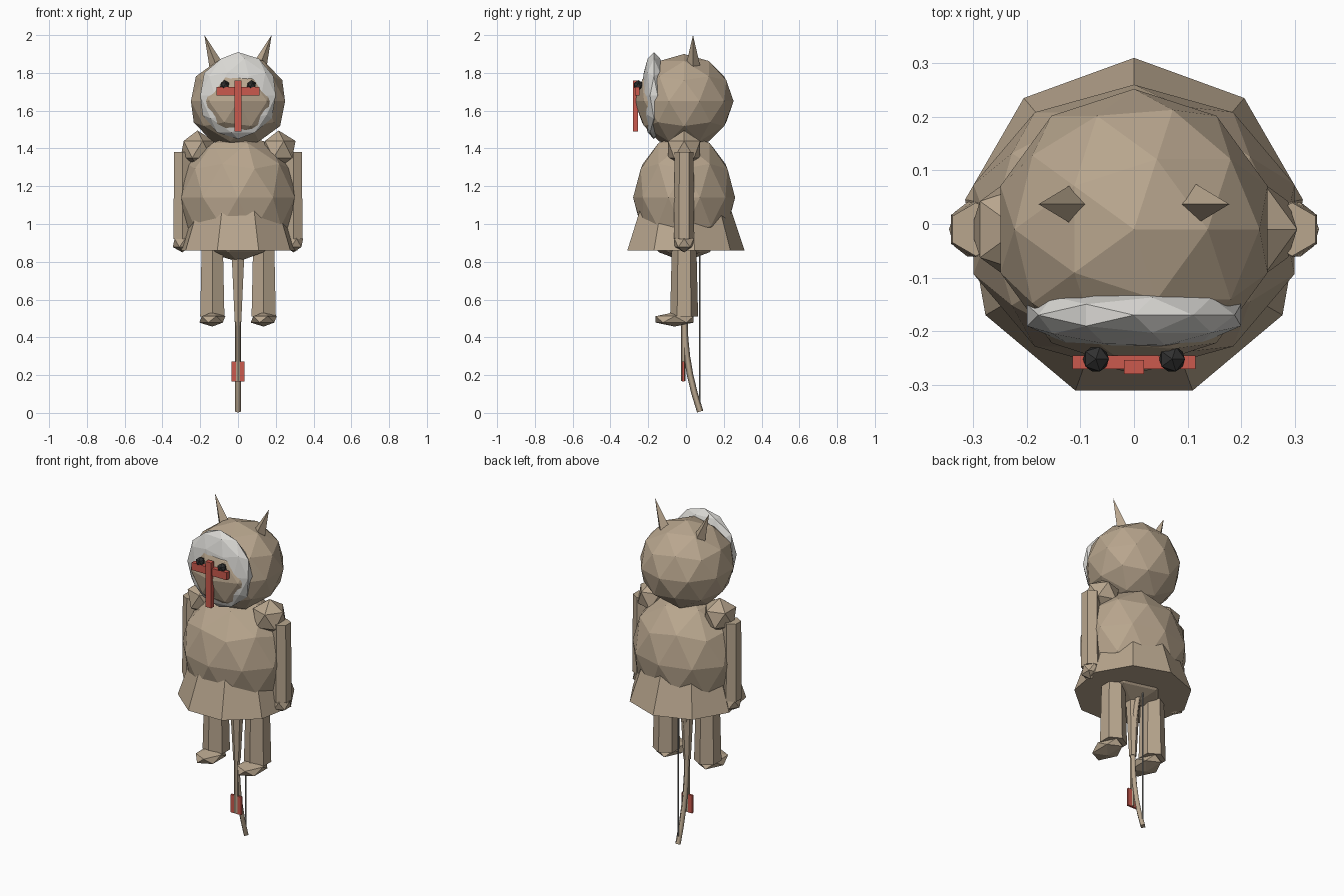
import bpy
from math import radians
from mathutils import Vector

cube = bpy.data.objects.get("Cube")
if cube:
    bpy.data.objects.remove(cube)


def material(name, rgb):
    m = bpy.data.materials.new(name)
    m.use_nodes = True
    colour = (*rgb, 1)
    m.diffuse_color = colour
    m.node_tree.nodes["Principled BSDF"].inputs["Base Color"].default_value = colour
    return m


TAN = material("tan", (0.48, 0.38, 0.27))
WHITE = material("off_white", (0.7, 0.69, 0.66))
RED = material("red", (0.6, 0.1, 0.075))
BLACK = material("black", (0.03, 0.03, 0.03))
GREY = material("string_grey", (0.25, 0.25, 0.24))
MID = -0.01  # front-to-back position of the body axis


def finish(name, mat):
    ob = bpy.context.object
    ob.name = name
    ob.data.materials.append(mat)
    return ob


def ball(name, loc, size, mat, detail=2):
    bpy.ops.mesh.primitive_ico_sphere_add(subdivisions=detail, radius=1, location=loc)
    ob = finish(name, mat)
    ob.scale = size
    return ob


def rod(name, bottom, top, r1, r2, mat, sides=6):
    a, b = Vector(bottom), Vector(top)
    bpy.ops.mesh.primitive_cone_add(vertices=sides, radius1=r1, radius2=r2,
                                    depth=(b - a).length, location=(a + b) / 2)
    ob = finish(name, mat)
    ob.rotation_euler = (0, radians(90) - (b - a).angle(Vector((1, 0, 0))), 0)
    return ob


def box(name, loc, size, mat):
    bpy.ops.mesh.primitive_cube_add(size=1, location=loc)
    ob = finish(name, mat)
    ob.scale = size
    return ob


# Body, skirt and head
ball("body", (0, MID, 1.14), (0.315, 0.27, 0.34), TAN)
rod("skirt", (0, MID, 0.86), (0, MID, 1.16), 0.32, 0.22, TAN, 9)
ball("head", (0, MID, 1.65), (0.262, 0.262, 0.25), TAN)

# Face plate with a red cross
ball("mask", (0, -0.17, 1.68), (0.21, 0.066, 0.23), WHITE)
box("cross_upright", (0, -0.267, 1.625), (0.038, 0.026, 0.27), RED)
box("cross_bar", (0, -0.258, 1.702), (0.23, 0.026, 0.045), RED)

# Paired parts
for side, s in (("left", 1), ("right", -1)):
    ball(side + "_eye", (s * 0.071, -0.252, 1.735), (0.027,) * 3, BLACK, 1)
    rod(side + "_horn", (s * 0.108, 0.037, 1.82), (s * 0.178, 0.037, 2.0),
        0.042, 0, TAN, 4)
    ball(side + "_shoulder", (s * 0.215, MID, 1.395), (0.1, 0.1, 0.1), TAN, 1)
    rod(side + "_arm", (s * 0.295, MID, 0.92), (s * 0.295, MID, 1.38), 0.054, 0.05, TAN)
    ball(side + "_hand", (s * 0.295, MID, 0.9), (0.056, 0.06, 0.05), TAN, 1)
    rod(side + "_leg", (s * 0.136, MID, 0.51), (s * 0.136, MID, 0.92), 0.074, 0.064, TAN)
    ball(side + "_foot", (s * 0.136, -0.06, 0.495), (0.077, 0.118, 0.038), TAN, 1)

# Tail
rod("tail", (0, MID, 0.48), (0, MID, 0.9), 0.02, 0.042, TAN)

# Bow: an arc with a straight string behind it
curve = bpy.data.curves.new("bow", "CURVE")
curve.dimensions = "3D"
curve.bevel_depth = 0.017
curve.bevel_resolution = 0
curve.use_fill_caps = True
spline = curve.splines.new("POLY")
steps = 10
spline.points.add(steps)
for i, p in enumerate(spline.points):
    t = 2 * i / steps - 1
    p.co = (0, -0.008 + 0.083 * t * t, 0.49 + 0.483 * t, 1)
curve.materials.append(TAN)
bpy.context.collection.objects.link(bpy.data.objects.new("bow", curve))
rod("bow_string", (0, 0.073, 0.01), (0, 0.073, 0.97), 0.005, 0.005, GREY)

# Arrow with red vanes
rod("arrow_shaft", (0, -0.015, 0.17), (0, -0.015, 0.6), 0.012, 0.012, TAN)
box("arrow_vane", (0, -0.014, 0.218), (0.068, 0.012, 0.106), RED)
